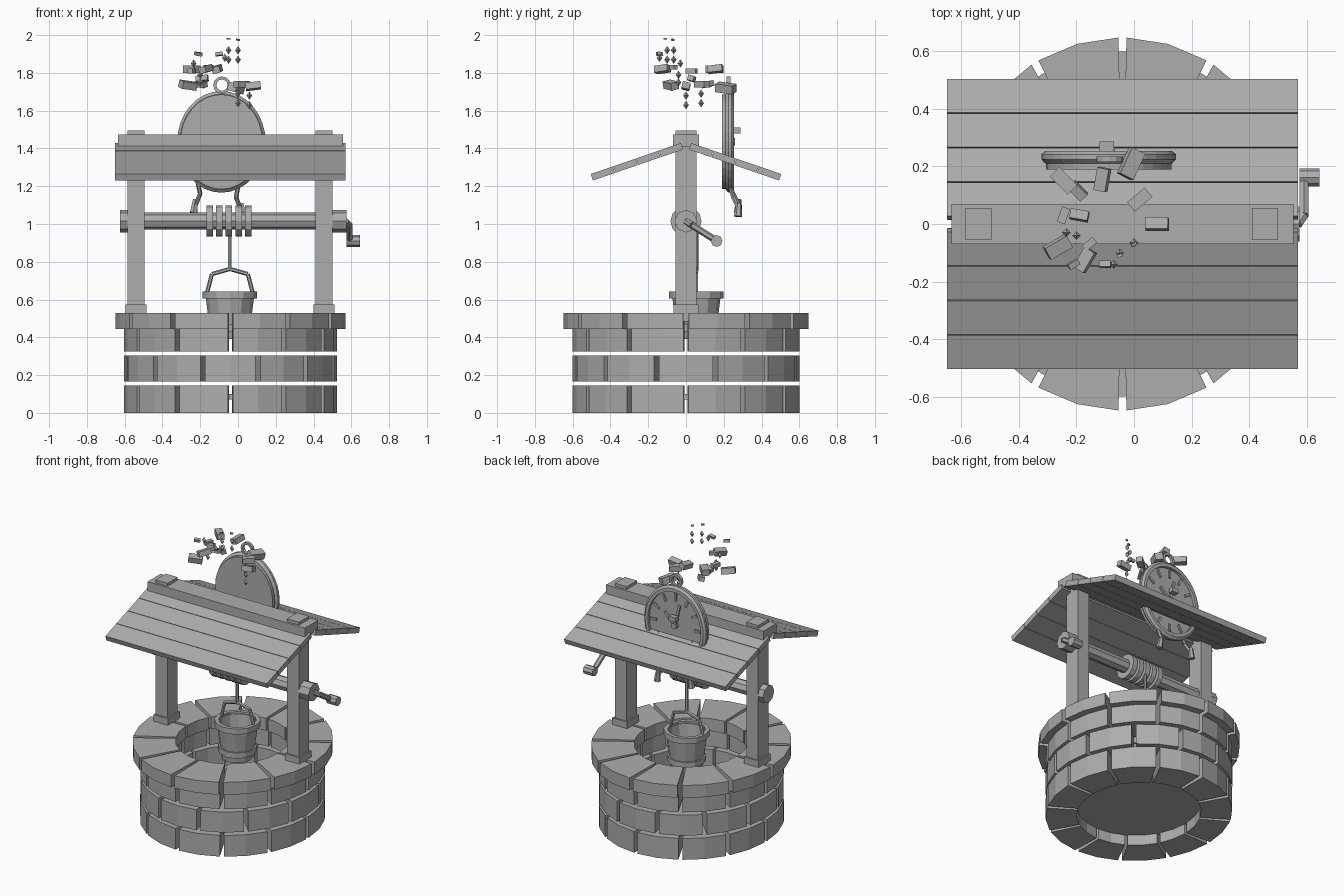
import bpy, bmesh, math
from mathutils import Vector, Matrix, Euler

cube = bpy.data.objects.get("Cube")
if cube:
    bpy.data.objects.remove(cube, do_unlink=True)

stone_grey = bpy.data.materials.new("plain grey")
stone_grey.use_nodes = True
GREY = (0.42, 0.42, 0.42, 1)
stone_grey.diffuse_color = GREY
stone_grey.node_tree.nodes["Principled BSDF"].inputs["Base Color"].default_value = GREY
CX = -0.04


def finish(name, bm):
    bmesh.ops.recalc_face_normals(bm, faces=bm.faces)
    mesh = bpy.data.meshes.new(name)
    bm.to_mesh(mesh)
    bm.free()
    mesh.materials.append(stone_grey)
    obj = bpy.data.objects.new(name, mesh)
    bpy.context.collection.objects.link(obj)
    return obj


def add_box(bm, centre, size, rot=(0, 0, 0)):
    m = Matrix.LocRotScale(Vector(centre), Euler(rot), Vector(size))
    bmesh.ops.create_cube(bm, size=1, matrix=m)


def box(name, centre, size, rot=(0, 0, 0)):
    bm = bmesh.new()
    add_box(bm, centre, size, rot)
    return finish(name, bm)


def add_rod(bm, a, b, r1, r2=None, sides=8):
    a, b = Vector(a), Vector(b)
    d = b - a
    m = Matrix.Translation((a + b) / 2) @ d.to_track_quat('Z', 'Y').to_matrix().to_4x4()
    bmesh.ops.create_cone(bm, cap_ends=True, segments=sides, radius1=r1,
                          radius2=r1 if r2 is None else r2, depth=d.length, matrix=m)


def rod(name, a, b, r1, r2=None, sides=8):
    bm = bmesh.new()
    add_rod(bm, a, b, r1, r2, sides)
    return finish(name, bm)


def path(name, points, radius, sides=6):
    bm = bmesh.new()
    for a, b in zip(points, points[1:]):
        add_rod(bm, a, b, radius, sides=sides)
    return finish(name, bm)


def lathe(name, profile, matrix, sides):
    """Spin a closed (radius, height) profile around local z."""
    bm = bmesh.new()
    rings = []
    for i in range(sides):
        a = math.tau * i / sides
        rings.append([bm.verts.new(matrix @ Vector((r * math.cos(a), r * math.sin(a), h)))
                      for r, h in profile])
    n = len(profile)
    for i in range(sides):
        p, q = rings[i], rings[(i + 1) % sides]
        for j in range(n):
            k = (j + 1) % n
            bm.faces.new((p[j], p[k], q[k], q[j]))
    return finish(name, bm)


# Stone rings: twelve wedge blocks per row, each with a two-facet outer face
def block_row(name, inner, outer, z0, z1, offset):
    bm = bmesh.new()
    for i in range(12):
        mid = math.radians(30 * i + 15 + offset)
        half = math.radians(13.7)
        angles = [mid - half, mid, mid + half]
        outline = [(outer, a) for a in angles] + [(inner, a) for a in reversed(angles)]
        low, high = [[bm.verts.new((CX + 0.94 * r * math.cos(a), r * math.sin(a), z))
                      for r, a in outline] for z in (z0, z1)]
        bm.faces.new(low)
        bm.faces.new(high)
        for j in range(6):
            k = (j + 1) % 6
            bm.faces.new((low[j], low[k], high[k], high[j]))
    return finish(name, bm)


block_row("lower_stones", 0.4, 0.6, 0, 0.145, 0)
block_row("middle_stones", 0.4, 0.6, 0.165, 0.305, 15)
block_row("upper_stones", 0.4, 0.6, 0.325, 0.445, 0)
block_row("rim_stones", 0.37, 0.648, 0.445, 0.53, 0)
rod("well_floor", (CX, 0, 0.07), (CX, 0, 0.1), 0.4, sides=24)

# Posts with feet and top pegs
for side, x in (("right", -0.54), ("left", 0.455)):
    box(side + "_post", (x, 0, 1), (0.09, 0.11, 0.99))
    box(side + "_post_foot", (x, 0, 0.53), (0.11, 0.13, 0.09))

# Roof: four sloping planks on each side of a ridge beam
box("ridge_beam", (CX, 0, 1.443), (1.19, 0.14, 0.064))
for label, s in (("front", -1), ("back", 1)):
    bm = bmesh.new()
    for i in range(4):
        t = (i + 0.5) / 4
        add_box(bm, (CX, s * (0.02 + 0.48 * t), 1.412 - 0.165 * t),
                (1.22, 0.124, 0.036), (-s * math.radians(19), 0, 0))
    finish(label + "_roof_planks", bm)

# Windlass, rope coils and crank
Z = 1.015
rod("axle", (-0.6, 0, Z), (0.55, 0, Z), 0.045)
rod("axle_right_end", (-0.625, 0, Z), (-0.585, 0, Z), 0.06)
rod("axle_left_end", (0.5, 0, Z), (0.575, 0, Z), 0.06)
bm = bmesh.new()
for i in range(5):
    x = -0.15 + 0.051 * i
    add_rod(bm, (x - 0.017, 0, Z), (x + 0.017, 0, Z), 0.082, sides=12)
finish("rope_coils", bm)
path("crank_arm", [(0.57, 0, Z), (0.59, 0.03, 0.995), (0.59, 0.16, 0.912)], 0.018)
rod("crank_handle", (0.575, 0.162, 0.91), (0.645, 0.162, 0.91), 0.031)

# Bucket with hoops and handle
BX, BY = -0.043, 0.055
place = Matrix.Translation((BX, BY, 0))
rod("rope", (BX, BY, 0.75), (BX, BY, Z), 0.011, sides=6)
lathe("bucket_staves", [(0.1, 0.39), (0.13, 0.63), (0.112, 0.63), (0.085, 0.41)], place, 12)
rod("bucket_base", (BX, BY, 0.4), (BX, BY, 0.42), 0.095, sides=12)
for name, r, z in (("top_hoop", 0.118, 0.605), ("bottom_hoop", 0.094, 0.43)):
    lathe(name, [(r, z), (r + 0.026, z), (r + 0.026, z + 0.038), (r, z + 0.038)], place, 12)
path("bucket_handle", [(BX + x, BY, z) for x, z in
     ((-0.125, 0.62), (-0.095, 0.735), (0, 0.762), (0.095, 0.735), (0.125, 0.62))], 0.011)

# Clock facing the back: local z points to +y, local y points up
clock = Matrix.Translation((-0.088, 0, 1.435)) @ Matrix(
    ((-1, 0, 0, 0), (0, 0, 1, 0), (0, 1, 0, 0), (0, 0, 0, 1))) @ Matrix.Diagonal((1, 1.15, 1, 1))
lathe("clock_rim", [(0.2, 0.21), (0.22, 0.21), (0.234, 0.225), (0.234, 0.242),
                    (0.22, 0.254), (0.2, 0.254)], clock, 32)
bm = bmesh.new()
bmesh.ops.create_cone(bm, cap_ends=True, segments=32, radius1=0.218, radius2=0.218,
                      depth=0.045, matrix=clock @ Matrix.Translation((0, 0, 0.212)))
finish("clock_face", bm)
bm = bmesh.new()
for i in range(12):
    m = clock @ Matrix.Rotation(math.tau * i / 12, 4, 'Z') @ Matrix.Translation((0, 0.166, 0.238))
    bmesh.ops.create_cube(bm, size=1, matrix=m @ Matrix.Diagonal((0.014, 0.045, 0.012, 1)))
finish("hour_marks", bm)
bm = bmesh.new()
for angle, length in ((50, 0.1), (-15, 0.13)):
    m = clock @ Matrix.Rotation(math.radians(angle), 4, 'Z') @ Matrix.Translation((0, length / 2, 0.243))
    bmesh.ops.create_cube(bm, size=1, matrix=m @ Matrix.Diagonal((0.016, length, 0.012, 1)))
finish("clock_hands", bm)
rod("clock_hub", (-0.088, 0.23, 1.435), (-0.088, 0.26, 1.435), 0.02)
box("clock_knob", (-0.095, 0.27, 1.495), (0.05, 0.035, 0.03))
loop = Matrix.Translation((-0.085, 0.225, 1.735)) @ Matrix.Rotation(math.pi / 2, 4, 'X')
lathe("clock_loop", [(0.03, -0.01), (0.046, -0.01), (0.046, 0.01), (0.03, 0.01)], loop, 12)

# Two drooping drips with bulb ends
for side, x, dz in (("right", -0.215, 0), ("left", 0.005, -0.02)):
    out = -1 if side == "right" else 1
    path(side + "_drip", [(x, 0.225, 1.23), (x - out * 0.015, 0.25, 1.16 + dz),
                          (x + out * 0.01, 0.28, 1.1 + dz)], 0.012)
    rod(side + "_drip_bulb", (x + out * 0.01, 0.28, 1.13 + dz),
        (x + out * 0.02, 0.275, 1.06 + dz), 0.014, 0.022, 6)

# Floating chips: x, y, z, heading in degrees, size factor
chips = [(0.08, 0, 1.73, 0, 1), (0.02, 0.085, 1.74, 40, 1), (-0.01, 0.21, 1.72, 65, 1.25),
         (-0.11, 0.155, 1.82, 80, 1), (-0.245, 0.15, 1.82, -45, 1.1), (-0.195, 0.115, 1.74, -45, 0.8),
         (-0.19, 0.03, 1.77, -10, 0.8), (-0.245, 0.03, 1.81, 70, 0.7), (-0.265, -0.08, 1.735, 30, 1.1),
         (-0.17, -0.125, 1.82, 60, 1), (-0.155, -0.07, 1.83, 40, 0.6), (-0.21, -0.14, 1.9, 30, 0.5),
         (-0.1, -0.14, 1.9, 0, 0.5), (-0.05, -0.11, 1.98, 20, 0.25), (0, -0.07, 1.975, 30, 0.25)]
bm = bmesh.new()
for i, (x, y, z, heading, s) in enumerate(chips):
    tilt = 0.25 * (i % 3 - 1)
    add_box(bm, (x, y, z), (0.08 * s, 0.042 * s, 0.036 * s), (tilt, tilt / 2, math.radians(heading)))
finish("floating_chips", bm)

# Strings of small diamonds: x, y and the heights of each string
strings = [(0, 0.08, (1.69, 1.64)), (0.06, 0, (1.68, 1.63)), (-0.07, -0.14, (1.88,)),
           (-0.05, -0.1, (1.92, 1.87)), (0, -0.065, (1.92, 1.87)),
           (-0.2, -0.04, (1.75, 1.79)), (-0.235, -0.03, (1.85,))]
bm = bmesh.new()
for x, y, heights in strings:
    for z in heights:
        for s in (-1, 1):
            add_rod(bm, (x, y, z), (x, y, z + s * 0.022), 0.015, 0, 4)
bmesh.ops.remove_doubles(bm, verts=bm.verts, dist=0.0001)
finish("floating_diamonds", bm)
